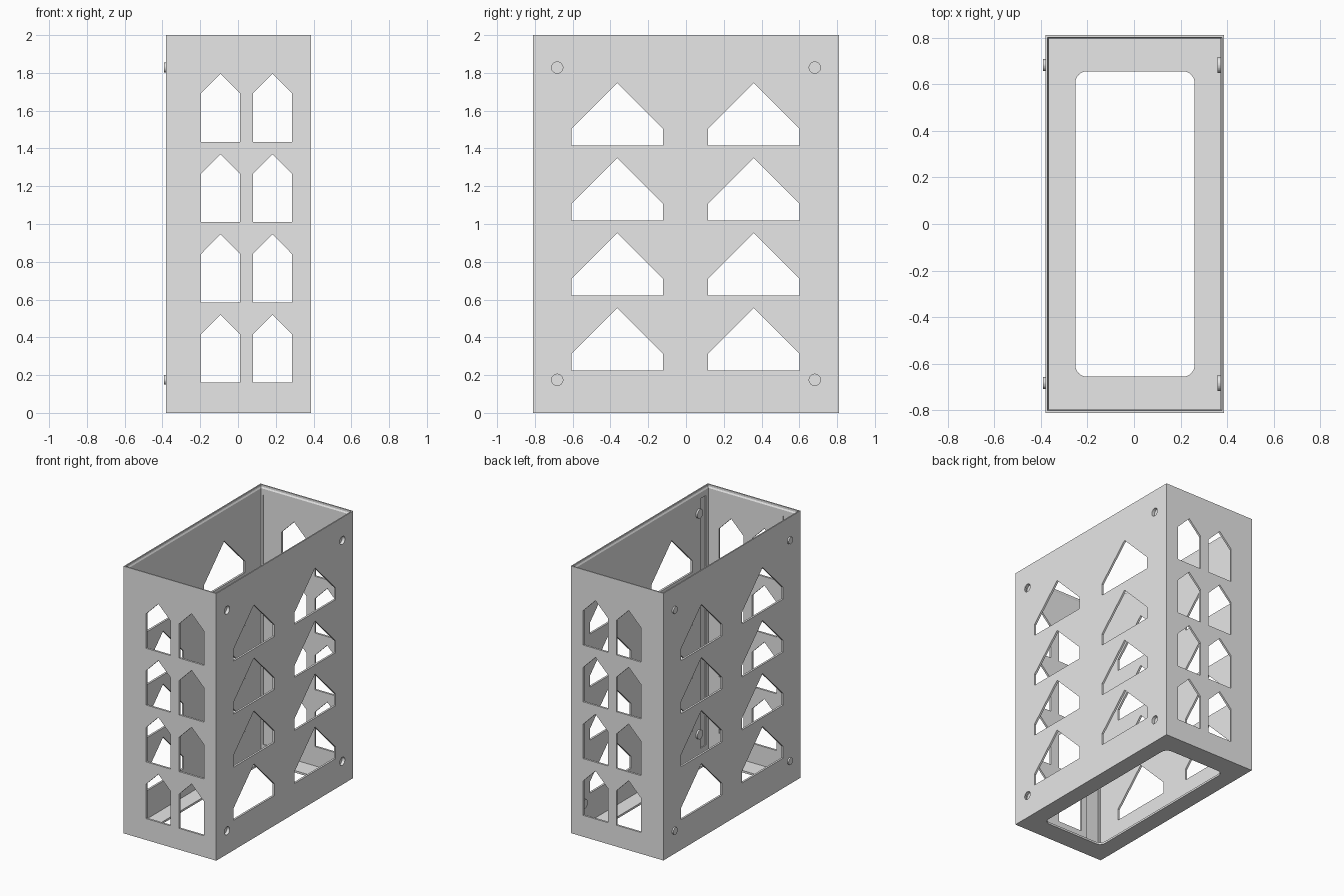
import bpy, bmesh, math
from mathutils import Vector

if "Cube" in bpy.data.objects:
    bpy.data.objects.remove(bpy.data.objects["Cube"])

X0, X1, Y, H, T = -0.38, 0.387, 0.81, 2.0, 0.015   # outer shell and wall thickness

grey = bpy.data.materials.new("plain grey")
grey.diffuse_color = (0.8, 0.8, 0.8, 1)
grey.use_nodes = True
grey.node_tree.nodes["Principled BSDF"].inputs["Base Color"].default_value = grey.diffuse_color


def make_object(name, bm):
    bmesh.ops.recalc_face_normals(bm, faces=bm.faces)
    mesh = bpy.data.meshes.new(name)
    bm.to_mesh(mesh)
    bm.free()
    mesh.materials.append(grey)
    obj = bpy.data.objects.new(name, mesh)
    bpy.context.collection.objects.link(obj)
    return obj


def prism(bm, points, axis, a, b):
    """Extrude a 2D outline along an axis from a to b."""
    place = {"x": lambda u, v, w: (w, u, v),
             "y": lambda u, v, w: (u, w, v),
             "z": lambda u, v, w: (u, v, w)}[axis]
    low = [bm.verts.new(place(u, v, a)) for u, v in points]
    high = [bm.verts.new(place(u, v, b)) for u, v in points]
    bm.faces.new(low[::-1])
    bm.faces.new(high)
    n = len(points)
    for i in range(n):
        j = (i + 1) % n
        bm.faces.new((low[i], low[j], high[j], high[i]))


def rect(u0, u1, v0, v1):
    return [(u0, v0), (u1, v0), (u1, v1), (u0, v1)]


def circle(u, v, r, n=32):
    return [(u + r * math.cos(2 * math.pi * i / n),
             v + r * math.sin(2 * math.pi * i / n)) for i in range(n)]


def rounded_rect(u0, u1, v0, v1, r, n=8):
    corners = [(u1 - r, v1 - r), (u0 + r, v1 - r), (u0 + r, v0 + r), (u1 - r, v0 + r)]
    return [(cu + r * math.cos(math.pi / 2 * (k + i / n)),
             cv + r * math.sin(math.pi / 2 * (k + i / n)))
            for k, (cu, cv) in enumerate(corners) for i in range(n + 1)]


def house(u0, u1, z, shoulder, peak):
    """Window outline with a pointed top."""
    return [(u0, z), (u1, z), (u1, z + shoulder), ((u0 + u1) / 2, z + peak), (u0, z + shoulder)]


def cut(target, name, bm):
    cutter = make_object(name, bm)
    cutter.hide_render = True
    mod = target.modifiers.new(name, "BOOLEAN")
    mod.operation = "DIFFERENCE"
    mod.solver = "EXACT"
    mod.object = cutter
    bpy.context.view_layer.objects.active = target
    bpy.ops.object.modifier_apply(modifier=mod.name)
    bpy.data.objects.remove(cutter)


# Outer box
bm = bmesh.new()
prism(bm, rect(X0, X1, -Y, Y), "z", 0, H)
shell = make_object("box_shell", bm)

# Open-topped cavity that widens a little at the rim
bm = bmesh.new()
rings = []
for z, t in ((T, T), (H - 0.025, T), (H - 0.015, 0.009), (H + 0.1, 0.009)):
    rings.append([bm.verts.new((x, y, z)) for x, y in rect(X0 + t, X1 - t, -Y + t, Y - t)])
bm.faces.new(rings[0])
bm.faces.new(rings[-1])
for lo, hi in zip(rings, rings[1:]):
    for i in range(4):
        j = (i + 1) % 4
        bm.faces.new((lo[i], lo[j], hi[j], hi[i]))
cut(shell, "cavity_cutter", bm)

# Rounded opening in the floor
bm = bmesh.new()
prism(bm, rounded_rect(-0.252, 0.26, -0.655, 0.655, 0.05), "z", -0.1, 0.1)
cut(shell, "floor_cutter", bm)

# Wide pointed windows through both long walls
bm = bmesh.new()
for row in range(4):
    for u0, u1 in ((-0.606, -0.121), (0.117, 0.602)):
        prism(bm, house(u0, u1, 0.225 + 0.397 * row, 0.088, 0.33), "x", -0.6, 0.6)
cut(shell, "side_window_cutter", bm)

# Tall pointed windows through both end walls
bm = bmesh.new()
for row in range(4):
    for u0, u1 in ((-0.195, 0.010), (0.080, 0.285)):
        prism(bm, house(u0, u1, 0.16 + 0.425 * row, 0.257, 0.36), "y", -1, 1)
cut(shell, "end_window_cutter", bm)

# Shallow upright grooves inside the walls
bm = bmesh.new()
d = T - 0.007
prism(bm, rect(-0.35, -0.245, 0.06, 1.93), "y", -Y + d, -Y + 0.1)
prism(bm, rect(-0.35, -0.245, 0.06, 1.93), "y", Y - 0.1, Y - d)
prism(bm, rect(-0.765, -0.70, 0.06, 1.93), "x", X1 - 0.1, X1 - d)
cut(shell, "groove_cutter", bm)

# Round sockets in the right wall, backed by bosses, and matching pegs on the left
spots = [(y, z) for y in (-0.682, 0.682) for z in (0.175, 1.828)]
bm = bmesh.new()
for y, z in spots:
    prism(bm, circle(y, z, 0.03), "x", 0.3, 0.5)
cut(shell, "socket_cutter", bm)

for i, (y, z) in enumerate(spots, 1):
    bm = bmesh.new()
    prism(bm, circle(y, z, 0.034), "x", 0.359, X1 - T + 0.001)
    boss = make_object(f"socket_boss_{i}", bm)
    bm = bmesh.new()
    prism(bm, circle(y, z, 0.03), "x", 0.364, 0.5)
    cut(boss, "boss_cutter", bm)
    bm = bmesh.new()
    prism(bm, circle(y, z, 0.026), "x", -0.391, X0 + 0.005)
    make_object(f"peg_{i}", bm)
